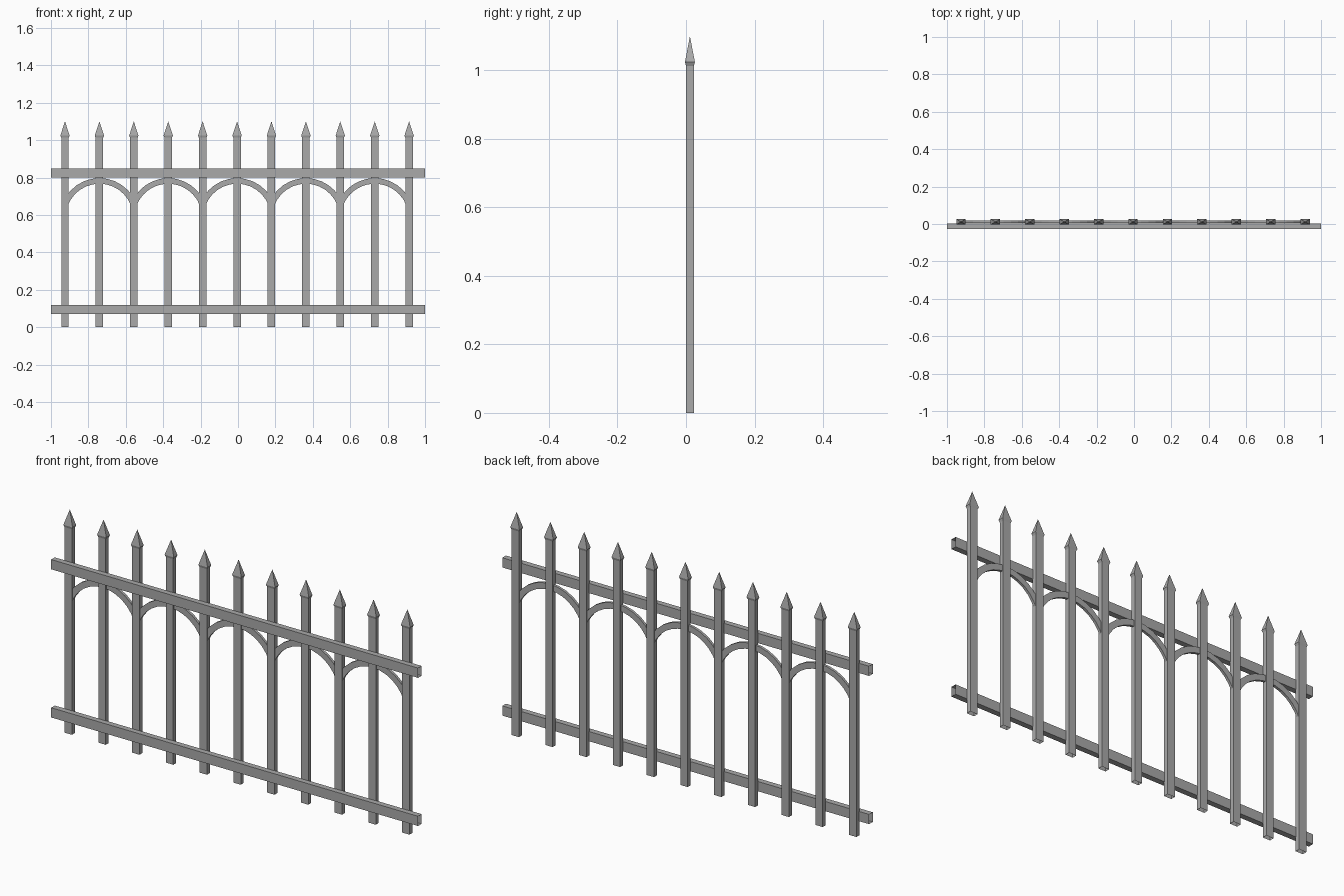
import bpy, bmesh, math

if "Cube" in bpy.data.objects:
    bpy.data.objects.remove(bpy.data.objects["Cube"])

iron = bpy.data.materials.new("grey_iron")
iron.use_nodes = True
GREY = (0.4, 0.4, 0.4, 1)
iron.diffuse_color = GREY
iron.node_tree.nodes["Principled BSDF"].inputs["Base Color"].default_value = GREY


def loft(name, rings, tip=None):
    """Skin a row of four-cornered rings, open at the ends, with an optional tip."""
    bm = bmesh.new()
    rows = [[bm.verts.new(p) for p in ring] for ring in rings]
    for a, b in zip(rows, rows[1:]):
        for i in range(4):
            j = (i + 1) % 4
            bm.faces.new((a[i], a[j], b[j], b[i]))
    if tip:
        top = bm.verts.new(tip)
        for i in range(4):
            bm.faces.new((rows[-1][i], rows[-1][(i + 1) % 4], top))
    bmesh.ops.recalc_face_normals(bm, faces=bm.faces)
    mesh = bpy.data.meshes.new(name)
    bm.to_mesh(mesh)
    bm.free()
    mesh.materials.append(iron)
    obj = bpy.data.objects.new(name, mesh)
    bpy.context.collection.objects.link(obj)


CORNERS = ((-1, -1), (1, -1), (1, 1), (-1, 1))
POST_Y = 0.0115
SPACING = 0.184
posts = [-0.925 + SPACING * i for i in range(11)]

# Hollow horizontal rails in front of the posts
for name, z in (("lower_rail", 0.094), ("upper_rail", 0.824)):
    loft(name, [[(x, -0.012 + 0.014 * a, z + 0.024 * b) for a, b in CORNERS]
                for x in (-1, 1)])

# Posts with flared spear heads
for n, x in enumerate(posts):
    sections = ((0.02, 0.0115, 0), (0.02, 0.0115, 1.013), (0.025, 0.0145, 1.024))
    loft(f"post_{n + 1}", [[(x + w * a, POST_Y + d * b, z) for a, b in CORNERS]
                           for w, d, z in sections], (x, POST_Y, 1.1))

# Arches, each spanning two gaps
RADIUS, APEX, STEPS = 0.196, 0.782, 12
SWEEP = math.radians(70)
for n, x in enumerate(posts[1::2]):
    rings = []
    for i in range(STEPS + 1):
        t = SWEEP * (2 * i / STEPS - 1)
        rings.append([(x + (RADIUS + 0.015 * a) * math.sin(t),
                       POST_Y + 0.0065 * b,
                       APEX - RADIUS + (RADIUS + 0.015 * a) * math.cos(t))
                      for a, b in CORNERS])
    loft(f"arch_{n + 1}", rings)
